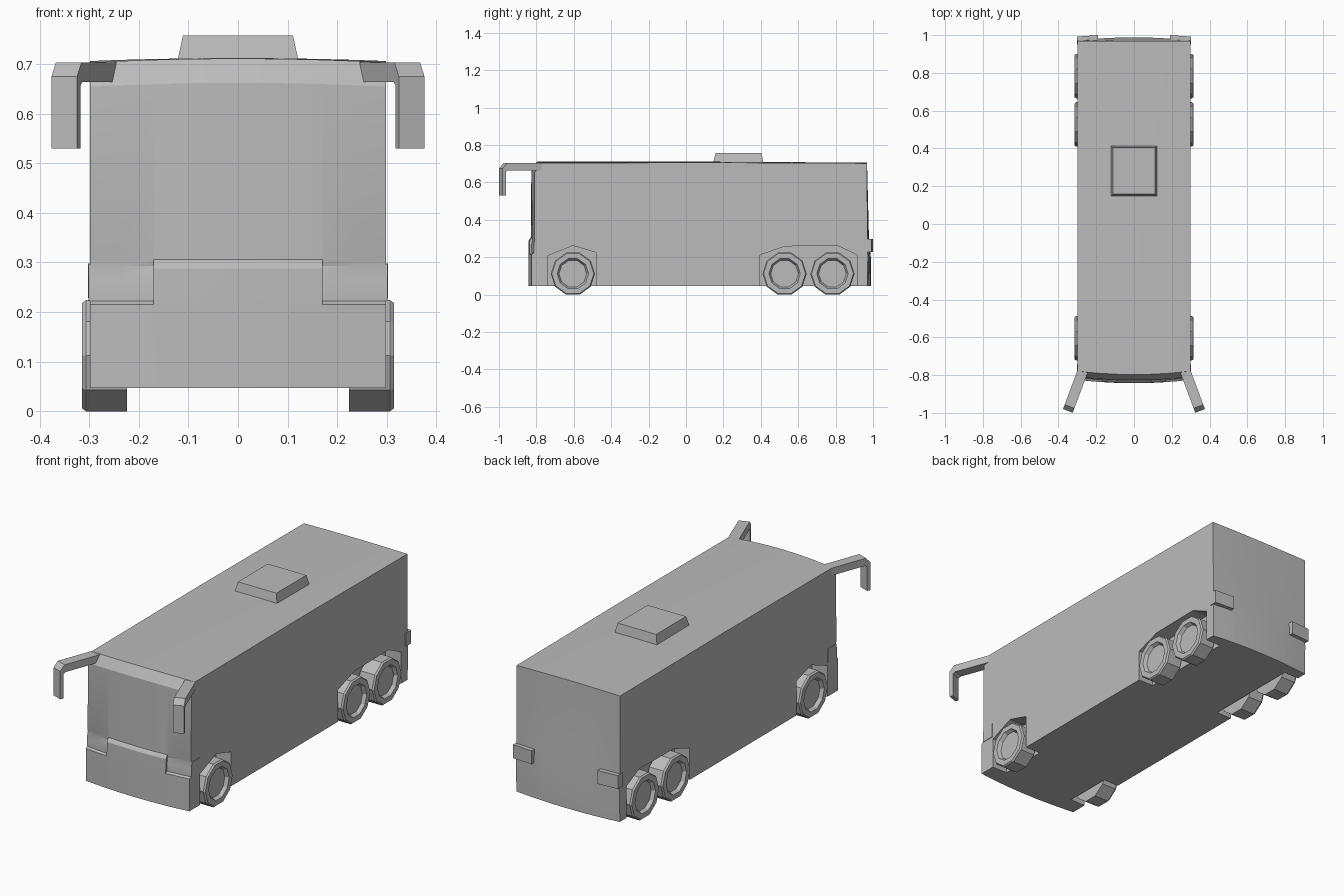
import bpy, bmesh, math
from mathutils import Vector

if "Cube" in bpy.data.objects:
    bpy.data.objects.remove(bpy.data.objects["Cube"])

grey = bpy.data.materials.new("plain_grey")
grey.use_nodes = True
COLOUR = (0.5, 0.5, 0.5, 1)
grey.diffuse_color = COLOUR
grey.node_tree.nodes["Principled BSDF"].inputs["Base Color"].default_value = COLOUR


def loft(name, rings, closed=False, smooth=False):
    """Skin a list of equal rings; cap both ends unless closed."""
    bm = bmesh.new()
    loops = [[bm.verts.new(p) for p in ring] for ring in rings]
    count = len(loops[0])
    pairs = list(zip(loops, loops[1:]))
    if closed:
        pairs.append((loops[-1], loops[0]))
    for a, b in pairs:
        for i in range(count):
            j = (i + 1) % count
            bm.faces.new((a[i], a[j], b[j], b[i]))
    if not closed:
        bm.faces.new(loops[0])
        bm.faces.new(loops[-1])
    bmesh.ops.remove_doubles(bm, verts=bm.verts, dist=1e-5)
    bmesh.ops.dissolve_degenerate(bm, edges=bm.edges, dist=1e-5)
    bmesh.ops.recalc_face_normals(bm, faces=bm.faces)
    mesh = bpy.data.meshes.new(name)
    bm.to_mesh(mesh)
    bm.free()
    mesh.materials.append(grey)
    ob = bpy.data.objects.new(name, mesh)
    bpy.context.collection.objects.link(ob)
    if smooth:
        activate(ob)
        bpy.ops.object.shade_smooth_by_angle(angle=math.radians(25))
    return ob


def activate(ob):
    bpy.ops.object.select_all(action='DESELECT')
    ob.select_set(True)
    bpy.context.view_layer.objects.active = ob


def rect(x, y0, y1, z):
    return [(-x, y0, z), (x, y0, z), (x, y1, z), (-x, y1, z)]


# Body: side profiles lofted across the width, bowed at nose, tail and roof
HALF = 0.298
BUMPER = [(-.843, .047), (-.843, .215), (-.843, .222), (-.842, .288), (-.832, .304)]
LAMP = [(-.843, .047), (-.843, .215), (-.832, .222), (-.832, .265), (-.826, .293)]


def body_ring(x, front):
    bow = (x / HALF) ** 2
    nose = front + [(-.829, .306), (-.827, .662), (-.797, .711)]
    ring = [(x, y + .018 * bow, z - (.008 * bow if z > .6 else 0)) for y, z in nose]
    ring += [(x, .1, .712 - .006 * bow), (x, .968, .705 - .003 * bow)]
    ring += [(x, .978 - .008 * bow, .31), (x, .988 - .016 * bow, .2),
             (x, .988 - .018 * bow, .047)]
    return ring


stations = [(x, LAMP) for x in (-HALF, -.235, -.17)]
stations += [(x, BUMPER) for x in (-.1699, -.085, 0, .085, .1699)]
stations += [(x, LAMP) for x in (.17, .235, HALF)]
body = loft("body", [body_ring(x, f) for x, f in stations])

# Wheel arches cut into both sides
FRONT_ARCH = [(-.738, 0), (-.738, .208), (-.605, .262), (-.482, .225), (-.482, 0)]
REAR_ARCH = [(.395, 0), (.395, .212), (.53, .258), (.81, .262), (.915, .212), (.915, 0)]
for side in (-1, 1):
    for arch in (FRONT_ARCH, REAR_ARCH):
        cutter = loft("arch_cutter", [[(side * x, y, z) for y, z in arch] for x in (.21, .35)])
        cutter.hide_render = True
        activate(body)
        cut = body.modifiers.new("arch", 'BOOLEAN')
        cut.operation = 'DIFFERENCE'
        cut.solver = 'EXACT'
        cut.object = cutter
        bpy.ops.object.modifier_apply(modifier=cut.name)
        bpy.data.objects.remove(cutter)
activate(body)
bpy.ops.object.shade_smooth_by_angle(angle=math.radians(25))

# Roof unit
loft("roof_unit", [rect(.121, .147, .412, .70), rect(.121, .147, .412, .711),
                   rect(.111, .158, .404, .757)])

# Wheels: ten-sided tyres with a recessed hub
TYRE = [(0, .224), (.118, .224), (.118, .306), (.112, .314), (.084, .314), (.074, .296), (0, .296)]
SIDES = 10
for side, label in ((1, "left"), (-1, "right")):
    for place, y in (("front", -.605), ("middle", .527), ("rear", .783)):
        rings = []
        for k in range(SIDES):
            a = math.tau * k / SIDES
            rings.append([(side * x, y + r * math.cos(a), .112 + r * math.sin(a)) for r, x in TYRE])
        loft(f"{place}_wheel_{label}", rings, closed=True)

# Mirror arms: a hooked profile swept across its width, splayed outwards
    start, end = Vector((.27, -.775, 0)), Vector((.35, -.9895, 0))
    span = (end - start).length
    along = (end - start) / span
    across = Vector((-along.y, along.x, 0)) * .0275
    hook = [(0, .664), (0, .703), (span - .025, .703), (span, .675), (span, .53),
            (span - .018, .53), (span - .018, .656), (span - .03, .664)]
    rings = []
    for s in (-1, 1):
        pts = [start + along * d + across * s for d, z in hook]
        rings.append([(side * p.x, p.y, z) for p, (d, z) in zip(pts, hook)])
    loft(f"mirror_arm_{label}", rings)

# Rear lamps
    lamp = [(.19, .95), (.302, .95), (.302, .992), (.19, 1.0)]
    loft(f"rear_lamp_{label}", [[(side * x, y, z) for x, y in lamp] for z in (.228, .298)])

# Thin side wrap of the headlamps
    wrap = [(-.812, .222), (-.812, .27), (-.806, .296), (-.74, .296), (-.74, .222)]
    loft(f"headlamp_side_{label}", [[(side * x, y, z) for y, z in wrap] for x in (.29, .301)])
